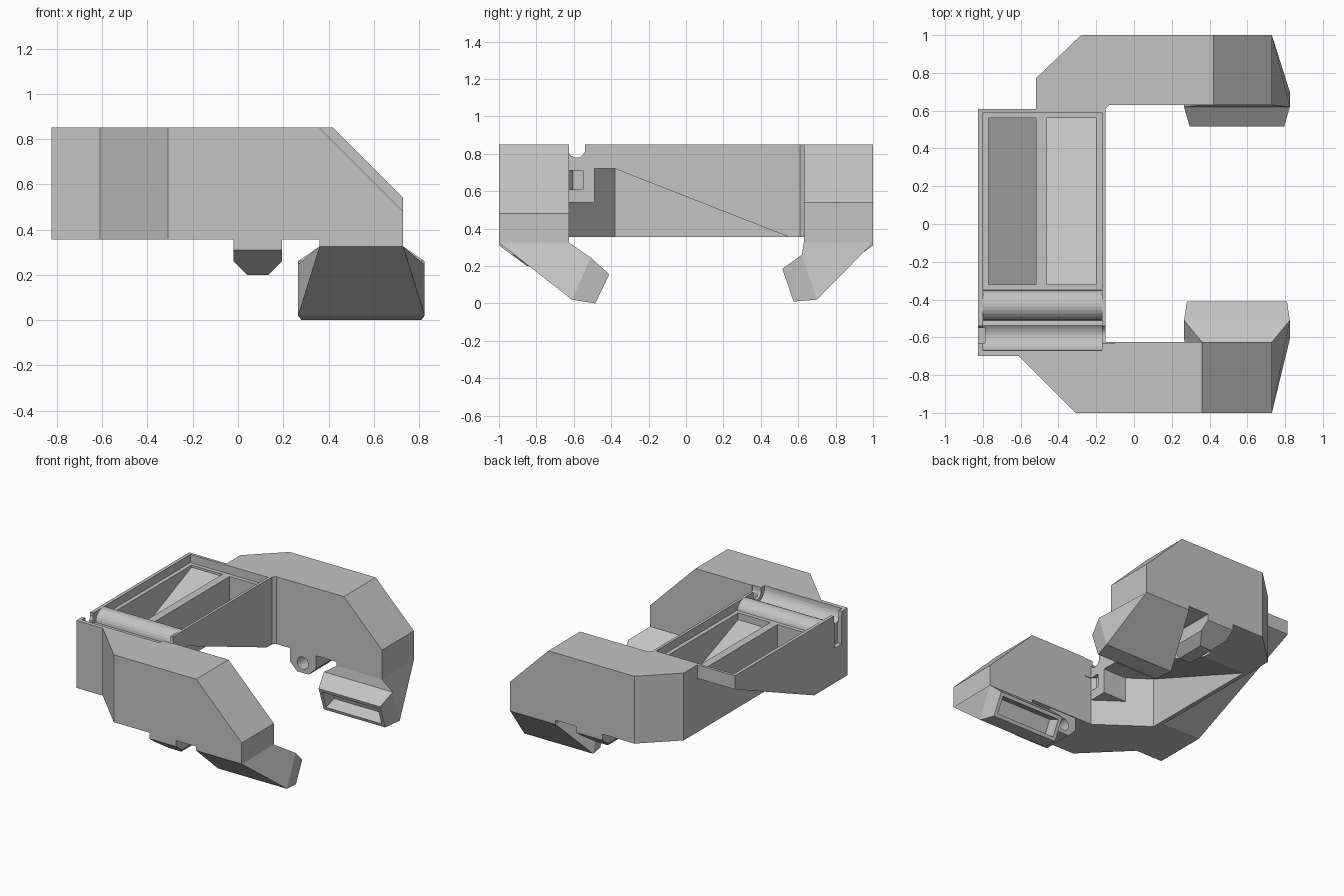
import bpy, bmesh, math
from mathutils import Vector

if "Cube" in bpy.data.objects:
    bpy.data.objects.remove(bpy.data.objects["Cube"], do_unlink=True)

grey = bpy.data.materials.new("plain_grey")
grey.use_nodes = True
colour = (0.55, 0.55, 0.55, 1)
grey.diffuse_color = colour
grey.node_tree.nodes["Principled BSDF"].inputs["Base Color"].default_value = colour


def finish(name, bm):
    bmesh.ops.recalc_face_normals(bm, faces=bm.faces[:])
    mesh = bpy.data.meshes.new(name)
    bm.to_mesh(mesh)
    bm.free()
    mesh.materials.append(grey)
    ob = bpy.data.objects.new(name, mesh)
    bpy.context.collection.objects.link(ob)
    return ob


def prism(name, profile, axis, start, end, planes=()):
    """Extrude a 2D profile along an axis, then trim off the outer side of each plane."""
    def place(p, t):
        return {"x": (t, p[0], p[1]), "y": (p[0], t, p[1]), "z": (p[0], p[1], t)}[axis]
    bm = bmesh.new()
    face = bm.faces.new([bm.verts.new(place(p, start)) for p in profile])
    out = bmesh.ops.extrude_face_region(bm, geom=[face])
    shift = Vector(place((0, 0), end - start))
    bmesh.ops.translate(bm, vec=shift, verts=[v for v in out["geom"] if isinstance(v, bmesh.types.BMVert)])
    for point, normal in planes:
        bmesh.ops.bisect_plane(bm, geom=bm.verts[:] + bm.edges[:] + bm.faces[:],
                               plane_co=point, plane_no=normal, clear_outer=True)
        bmesh.ops.holes_fill(bm, edges=[e for e in bm.edges if e.is_boundary])
    return finish(name, bm)


def box(name, x, y, z):
    return prism(name, [(x[0], y[0]), (x[1], y[0]), (x[1], y[1]), (x[0], y[1])], "z", *z)


def arc(cy, cz, r, a, b, n):
    angles = [math.radians(a + (b - a) * i / n) for i in range(n + 1)]
    return [(cy + r * math.cos(t), cz + r * math.sin(t)) for t in angles]


def cut(ob, cutters):
    bpy.context.view_layer.objects.active = ob
    for c in cutters:
        mod = ob.modifiers.new("cut", "BOOLEAN")
        mod.operation, mod.solver, mod.object = "DIFFERENCE", "EXACT", c
        bpy.ops.object.modifier_apply(modifier=mod.name)


def duct(name, sections):
    """Loft four-sided sections, then hollow out the mouth."""
    bm = bmesh.new()
    rings = []
    for xl, xr, outer, inner in sections:
        pts = [(xl, *outer), (xr, *outer), (xr, *inner), (xl, *inner)]
        rings.append([bm.verts.new(p) for p in pts])
    for a, b in zip(rings, rings[1:]):
        for i in range(4):
            j = (i + 1) % 4
            bm.faces.new((a[i], a[j], b[j], b[i]))
    bm.faces.new(rings[0])
    mouth = bm.faces.new(rings[-1])
    bmesh.ops.recalc_face_normals(bm, faces=bm.faces[:])
    bmesh.ops.inset_individual(bm, faces=[mouth], thickness=0.035)
    bmesh.ops.inset_individual(bm, faces=[mouth], thickness=0.008, depth=-0.09)
    return finish(name, bm)


LEFT, RIGHT = -0.825, -0.15
BASE, TOP = 0.355, 0.85

# Side arms with sloping ends
front_arm = prism("front_arm", [(LEFT, -0.70), (-0.61, -0.70), (-0.31, -1), (0.73, -1),
                                (0.73, -0.625), (LEFT, -0.625)], "z", BASE, TOP,
                  [((0.36, 0, TOP), (1, 0, 1))])
rear_arm = prism("rear_arm", [(-0.52, 0.60), (-0.52, 0.77), (-0.28, 1), (0.73, 1), (0.73, 0.63),
                              (-0.13, 0.63), (RIGHT, 0.61), (RIGHT, 0.60)], "z", BASE, TOP,
                 [((0.42, 0, TOP), (1, 0, 1))])

# Two opposed ramp channels, divider and deflector
outer_channel = prism("outer_channel", [(-0.625, BASE), (-0.31, BASE), (0.61, 0.75), (0.61, TOP),
                                        (-0.625, TOP)], "x", LEFT, -0.52)
inner_channel = prism("inner_channel", [(-0.625, TOP), (-0.625, 0.54), (-0.49, 0.54), (-0.49, 0.72),
                                        (-0.38, 0.72), (0.55, BASE), (0.60, BASE), (0.60, TOP)],
                      "x", -0.49, RIGHT)
divider = box("channel_divider", (-0.52, -0.49), (-0.625, 0.60), (BASE, TOP))
prism("air_deflector", [(RIGHT, -0.625), (-0.49, -0.38), (-0.49, -0.625)], "z", BASE, 0.73)

# Cutters: tray recess with rounded ridge and groove, windows, latch slots
recess = prism("recess_cutter", [(0.59, 0.95), (0.59, 0.79), (-0.35, 0.79)]
               + arc(-0.43, 0.77, 0.08, 10, 180, 12)
               + arc(-0.59, 0.835, 0.08, 310, 180, 10) + [(-0.67, 0.95)], "x", -0.80, -0.17)
groove = prism("groove_cutter", arc(-0.585, 0.825, 0.046, 180, 360, 10) + [(-0.539, 1), (-0.631, 1)],
               "x", -0.9, -0.1)
slot = box("slot_cutter", (-0.9, -0.79), (-0.63, -0.55), (0.61, 1))
pocket = box("pocket_cutter", (-0.18, -0.1), (-0.63, -0.55), (0.61, 0.71))
outer_window = prism("outer_window_cutter", [(-0.32, 0.95), (-0.32, 0.40), (0.56, 0.775), (0.56, 0.95)],
                     "x", -0.77, -0.515)
inner_window = prism("inner_window_cutter", [(-0.32, 0.95), (-0.32, 0.74), (0.56, 0.40), (0.56, 0.95)],
                     "x", -0.46, -0.20)
cut(front_arm, [recess, groove, slot, pocket])
cut(outer_channel, [recess, groove, slot, outer_window])
cut(inner_channel, [recess, groove, pocket, inner_window])
cut(divider, [recess, groove])

# Screw lugs under both arms, bevelled on the outside
hole = prism("hole_cutter", arc(0.085, 0.272, 0.045, 0, 345, 23), "y", -0.80, 0.80)
lug = [(-0.02, 0.36), (-0.02, 0.26), (0.04, 0.20), (0.135, 0.20), (0.195, 0.26), (0.195, 0.36)]
for name, side in (("front_lug", -1), ("rear_lug", 1)):
    ob = prism(name, lug, "y", side * 0.63, side,
               [((0, side, 0.31), (0, side * 0.11, -0.15))])
    cut(ob, [hole])

for c in (recess, groove, slot, pocket, outer_window, inner_window, hole):
    bpy.data.objects.remove(c, do_unlink=True)

# Flared air ducts that turn inward below the arm ends
duct("front_duct", [(0.36, 0.73, (-1, 0.37), (-0.625, 0.37)),
                    (0.36, 0.73, (-1, 0.325), (-0.625, 0.325)),
                    (0.265, 0.825, (-0.61, 0.02), (-0.51, 0.245)),
                    (0.28, 0.81, (-0.485, 0), (-0.41, 0.155))])
duct("rear_duct", [(0.36, 0.73, (1, 0.37), (0.63, 0.37)),
                   (0.36, 0.73, (1, 0.325), (0.63, 0.325)),
                   (0.265, 0.825, (0.70, 0.02), (0.62, 0.26)),
                   (0.295, 0.795, (0.575, 0.01), (0.515, 0.185))])
